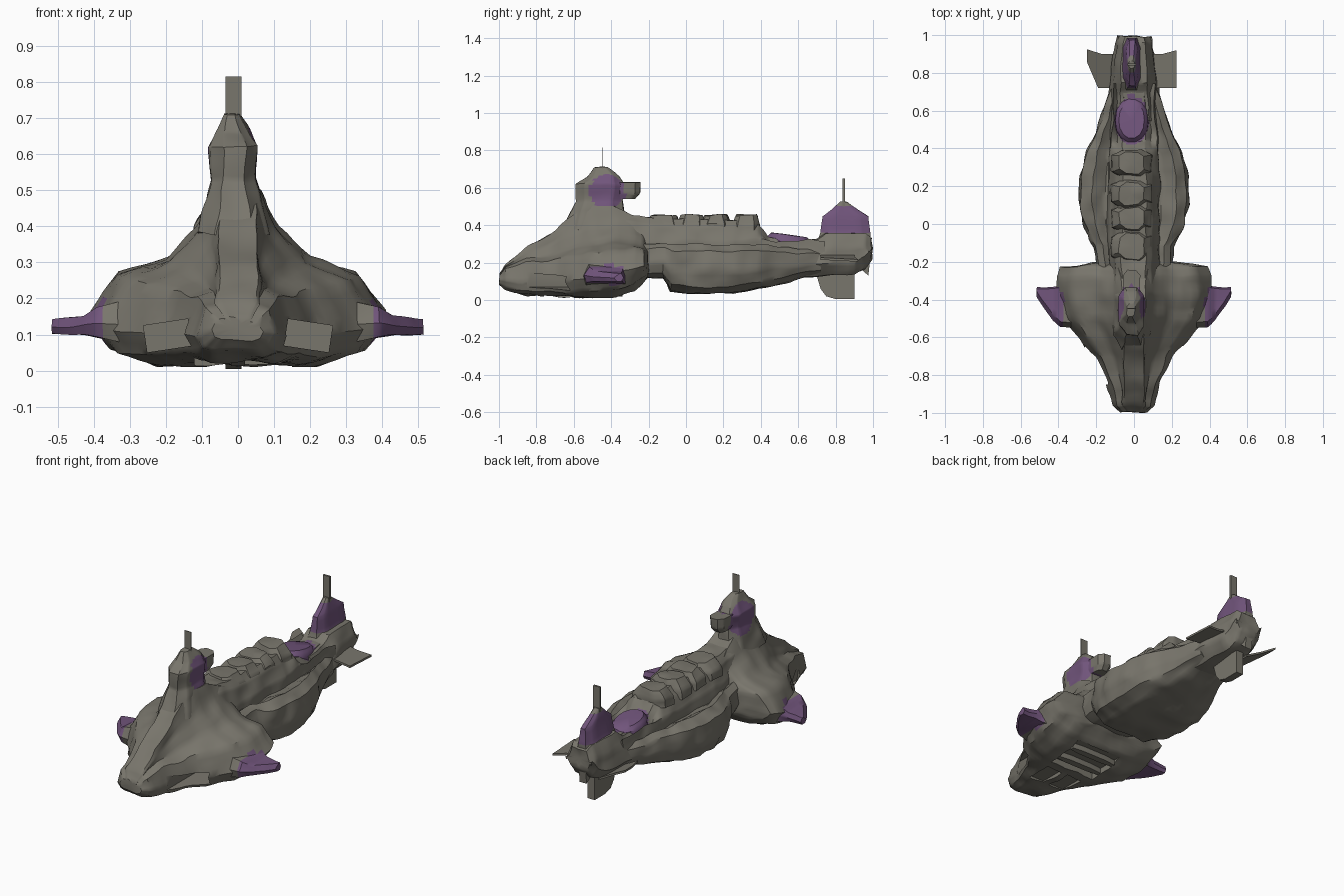
import bpy, bmesh, math
from mathutils import Vector, noise

if "Cube" in bpy.data.objects:
    bpy.data.objects.remove(bpy.data.objects["Cube"])

CX = -0.012  # the fins and tower sit slightly off the centre line


def material(name, rgb):
    m = bpy.data.materials.new(name)
    m.diffuse_color = (*rgb, 1)
    m.use_nodes = True
    m.node_tree.nodes["Principled BSDF"].inputs["Base Color"].default_value = m.diffuse_color
    return m


GREY = material("olive grey", (0.19, 0.18, 0.15))
PURPLE = material("purple", (0.165, 0.09, 0.20))


def apply(ob, kind, **settings):
    bpy.context.view_layer.objects.active = ob
    mod = ob.modifiers.new(kind, kind)
    for k, v in settings.items():
        setattr(mod, k, v)
    bpy.ops.object.modifier_apply(modifier=mod.name)


def shade(ob, angle=38):
    bpy.ops.object.select_all(action='DESELECT')
    ob.select_set(True)
    bpy.context.view_layer.objects.active = ob
    bpy.ops.object.shade_smooth_by_angle(angle=math.radians(angle))


def loft(name, rings, main=GREY, levels=2, rough=0.012, cuts=(), rule=None):
    """Skin closed rings, subdivide, roughen, cut recesses and paint by rule."""
    bm = bmesh.new()
    rows = [[bm.verts.new(p) for p in r] for r in rings]
    n = len(rows[0])
    for a, b in zip(rows, rows[1:]):
        for i in range(n):
            bm.faces.new((a[i], a[(i + 1) % n], b[(i + 1) % n], b[i]))
    bm.faces.new(rows[0])
    bm.faces.new(rows[-1])
    bmesh.ops.recalc_face_normals(bm, faces=bm.faces)
    me = bpy.data.meshes.new(name)
    bm.to_mesh(me)
    bm.free()
    ob = bpy.data.objects.new(name, me)
    bpy.context.collection.objects.link(ob)
    me.materials.append(main)
    if levels:
        apply(ob, 'SUBSURF', subdivision_type='SIMPLE', levels=levels)
    for v in ob.data.vertices:
        v.co += rough * noise.noise_vector(v.co * 11)
        v.co.z = max(v.co.z, 0.005)
    for c in cuts:
        apply(ob, 'BOOLEAN', object=c, operation='DIFFERENCE', solver='EXACT')
    if rule:
        ob.data.materials.append(PURPLE)
        for f in ob.data.polygons:
            if rule(f.center):
                f.material_index = 1
    shade(ob)
    return ob


def mirrored(half):
    """Half outline from bottom centre to top centre -> full ring."""
    return half + [(-x, y, z) for x, y, z in reversed(half[1:-1])]


def slab(y0, y1, hw, z, cx=CX):
    """Horizontal eight-sided ring with chamfered ends."""
    c = 0.2 * (y1 - y0)
    return [(cx + hw * .5, y0, z), (cx + hw, y0 + c, z), (cx + hw, y1 - c, z),
            (cx + hw * .5, y1, z), (cx - hw * .5, y1, z), (cx - hw, y1 - c, z),
            (cx - hw, y0 + c, z), (cx - hw * .5, y0, z)]


def cutter(name, loc, size, rot=(0, 0, 0)):
    bpy.ops.mesh.primitive_cube_add(size=1, location=loc, rotation=rot)
    ob = bpy.context.object
    ob.name, ob.scale, ob.hide_render = name, size, True
    ob.hide_set(True)
    return ob


def plate(name, outline, offset, mat=GREY):
    """Flat plate extruded along an offset vector."""
    o = Vector(offset)
    return loft(name, [[Vector(p) for p in outline], [Vector(p) + o for p in outline]],
                mat, 0, 0)


# Wedge-shaped head: y, half width, bottom, edge, shoulder, ridge, ridge half width
def head_ring(y, w, zb, ze, zs, zt, r):
    d = zt - zs
    return mirrored([(0, y, zb), (.55 * w, y, zb), (.85 * w, y, zb + .3 * (ze - zb)),
                     (w, y, ze), (.8 * w, y, zs), (.48 * w, y, zs + .2 * d),
                     (max(.27 * w, r * 1.2), y, zs + .58 * d), (r, y, zt), (0, y, zt)])


def pod_paint(c):
    return abs(c.x) > .37 and -.57 < c.y < -.325 and .08 < c.z < .19


intakes = [cutter("intake_cutter", (s * .195, -.67, .097), (.125, .36, .075), (0, s * .15, 0))
           for s in (1, -1)]
belly_cuts = [cutter("belly_cutter", (0, -.42, .01), (.30, .24, .08)),
              cutter("belly_cutter", (.07, -.68, .01), (.10, .16, .05)),
              cutter("belly_cutter", (-.07, -.68, .01), (.10, .16, .05))]
loft("head", [head_ring(*s) for s in (
    (-.995, .07, .08, .11, .135, .145, .03), (-.96, .11, .05, .10, .17, .19, .05),
    (-.85, .14, .03, .10, .20, .285, .05), (-.70, .22, .02, .10, .22, .37, .05),
    (-.60, .30, .015, .11, .235, .46, .05), (-.50, .385, .012, .12, .25, .50, .055),
    (-.38, .415, .02, .14, .265, .50, .06), (-.28, .41, .05, .17, .275, .45, .07),
    (-.23, .39, .10, .18, .265, .43, .08), (-.205, .22, .12, .18, .26, .42, .08))],
     cuts=intakes + belly_cuts, rule=pod_paint)
# Ribs inside the belly recess
for cy in (-.48, -.36):
    loft("belly_rib", [slab(cy - .02, cy + .02, .15, .018, 0),
                       slab(cy - .02, cy + .02, .15, .07, 0)], levels=0, rough=0)

# Purple-tipped side pods on the head
for s in (1, -1):
    loft("side_pod", [
        [(s * x, y, z) for y, z in ((y0, zm), (y0 + .015, z0), (y1 - .01, z0),
                                    (y1, zm), (y1 - .01, z1), (y0 + .03, z1))]
        for x, y0, y1, z0, z1, zm in ((.33, -.55, -.30, .08, .19, .13),
                                      (.39, -.545, -.325, .092, .175, .13),
                                      (.43, -.51, -.33, .10, .152, .125),
                                      (.48, -.44, -.335, .10, .147, .12),
                                      (.515, -.385, -.335, .102, .143, .12))],
         rough=.004, rule=lambda c: abs(c.x) > .37)

# Bridge tower with rear overhang and thin mast
loft("tower", [slab(y0, y1, hw, z) for z, y0, y1, hw in (
    (.38, -.66, -.28, .10), (.47, -.62, -.33, .075), (.53, -.59, -.34, .062),
    (.62, -.585, -.33, .066), (.66, -.53, -.36, .048), (.71, -.49, -.42, .022))],
     levels=3, rough=.009,
     rule=lambda c: (c.y + .425) ** 2 + (c.z - .58) ** 2 < .0085)
loft("tower_overhang", [slab(-.38, -.27, .035, .54), slab(-.38, -.245, .045, .57),
                        slab(-.38, -.245, .045, .63)], rough=.005,
     rule=lambda c: c.y < -.325)
plate("tower_mast", [(-.035, -.45, .69), (.01, -.45, .69), (.01, -.45, .815),
                     (-.035, -.45, .815)], (0, .004, 0))


# Main hull with steep flanks and raised rims: y, half width, bottom, top
def hull_ring(y, w, zb, zt):
    h = zt - zb
    return mirrored([(0, y, zb), (.6 * w, y, zb), (.9 * w, y, zb + .14 * h),
                     (w, y, zb + .45 * h), (.97 * w, y, zb + .9 * h), (.77 * w, y, zt + .012),
                     (.52 * w, y, zt - .025), (0, y, zt)])


loft("hull", [hull_ring(*s) for s in (
    (-.30, .19, .12, .30), (-.12, .21, .12, .29), (-.08, .235, .05, .285),
    (.0, .27, .038, .285), (.10, .29, .035, .285), (.25, .288, .04, .285),
    (.38, .255, .06, .285), (.46, .215, .08, .28), (.55, .18, .10, .27),
    (.64, .15, .13, .26), (.72, .12, .14, .26))], rough=.013)


# Raised spine with a row of rounded humps
def spine_ring(y, w, zt):
    return mirrored([(0, y, .2), (w * 1.1, y, .2), (w, y, .32), (w * .75, y, zt - .04),
                     (w * .5, y, zt), (0, y, zt)])


def dorsal_paint(c):
    return ((c.x - CX) / .092) ** 2 + ((c.y - .55) / .13) ** 2 < 1 and c.z > .28


loft("spine", [spine_ring(*s) for s in (
    (-.32, .125, .46), (-.2, .13, .445), (-.05, .13, .435), (.25, .13, .425), (.38, .125, .41),
    (.44, .12, .34), (.55, .11, .32), (.74, .11, .32))], levels=3, rough=.012, rule=dorsal_paint)
for y0, y1 in ((-.2, -.03), (-.04, .10), (.085, .235), (.25, .395)):
    loft("spine_hump", [slab(y0, y1, .11, .36), slab(y0, y1, .105, .405),
                        slab(y0 + .015, y1 - .015, .065, .455)], levels=2, rough=.01)


# Rounded purple patch behind the spine, sloping down to the rear
def oval(scale, z0, z1):
    return [(CX + .088 * scale * math.cos(t), .55 + .125 * scale * math.sin(t),
             z0 + (z1 - z0) * (math.sin(t) + 1) / 2)
            for t in (math.tau * i / 14 for i in range(14))]


loft("dorsal_patch", [oval(1.03, .29, .28), oval(1, .335, .312), oval(.78, .362, .335)],
     PURPLE, 1, .005)


# Tail block, upright tail fin and masts
def tail_ring(y, w, zb, zt):
    return mirrored([(0, y, zb), (.6 * w, y, zb), (w, y, zb + .06), (w * .9, y, zt - .08),
                     (.55 * w, y, zt), (0, y, zt)])


loft("tail", [tail_ring(*s) for s in (
    (.55, .15, .12, .31), (.70, .13, .13, .32), (.75, .125, .135, .36),
    (.90, .11, .14, .36), (.96, .10, .17, .36), (.995, .09, .22, .33))], rough=.012)
loft("tail_fin", [slab(y0, y1, hw, z) for z, y0, y1, hw in (
    (.30, .70, .985, .07), (.36, .72, .985, .045), (.45, .73, .975, .03),
    (.48, .775, .92, .025), (.525, .825, .865, .015))], rough=.005,
     rule=lambda c: .355 < c.z < .505)
plate("tail_mast", [(CX - .022, .838, .50), (CX + .022, .838, .50),
                    (CX + .022, .838, .65), (CX - .022, .838, .65)], (0, .012, 0))

# Ventral fin, tail planes and rear spike
plate("ventral_fin", [(-.035, .69, .16), (-.035, .72, .06), (-.035, .75, .02),
                      (-.035, .80, .003), (-.035, .90, 0), (-.035, .90, .17)], (.045, 0, 0))
plate("right_tail_plane", [(.06, .72, .235), (.225, .72, .215), (.225, .92, .205),
                           (.15, .90, .22), (.06, .90, .235)], (0, 0, .012))
plate("left_tail_plane", [(-.06, .72, .13), (-.19, .72, .20), (-.25, .86, .235),
                          (-.25, .925, .235), (-.17, .90, .19), (-.06, .90, .13)], (0, 0, .012))
plate("rear_spike", [(-.045, .90, .20), (.02, .90, .20), (.01, .975, .13), (-.035, .975, .13)],
      (0, .01, .09))
